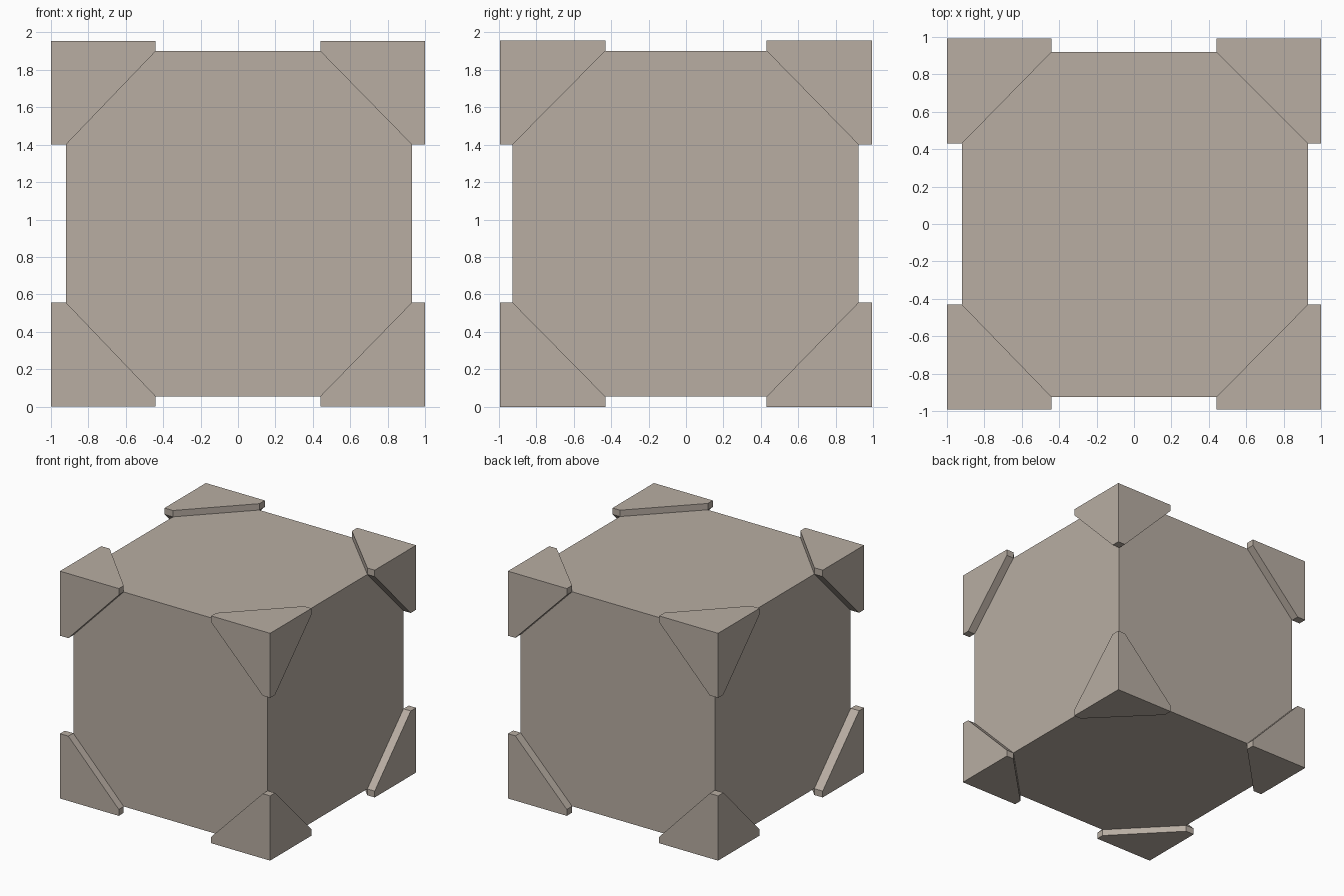
import bpy, bmesh
from itertools import product

if "Cube" in bpy.data.objects:
    bpy.data.objects.remove(bpy.data.objects["Cube"])

mat = bpy.data.materials.new("warm_grey")
mat.diffuse_color = (0.48, 0.42, 0.365, 1)
mat.use_nodes = True
mat.node_tree.nodes["Principled BSDF"].inputs["Base Color"].default_value = mat.diffuse_color

# Limits per axis as (low, high): block faces, guard outer faces, guard ends
BLOCK = ((-0.92, 0.93), (-0.925, 0.92), (0.055, 1.90))
OUTER = ((-1.0, 1.0), (-0.992, 0.992), (0.0, 1.955))
END = ((-0.44, 0.44), (-0.43, 0.43), (0.557, 1.40))


def finish(bm, name):
    bmesh.ops.recalc_face_normals(bm, faces=bm.faces)
    me = bpy.data.meshes.new(name)
    bm.to_mesh(me)
    bm.free()
    me.materials.append(mat)
    ob = bpy.data.objects.new(name, me)
    bpy.context.collection.objects.link(ob)


# Main block
bm = bmesh.new()
bmesh.ops.create_cube(bm, size=1)
for v in bm.verts:
    v.co = [BLOCK[k][v.co[k] > 0] for k in range(3)]
finish(bm, "block")


# Corner guard: three mitred triangular plates wrapped round one corner
def corner_guard(side, name):
    bm = bmesh.new()
    cache = {}

    def face(n, keys):
        # each key gives the levels (a=block, o=outer, e=end) on axes n, n+1, n+2
        verts = []
        for key in keys.split():
            lv = [None] * 3
            for d in range(3):
                lv[(n + d) % 3] = key[d]
            lv = tuple(lv)
            if lv not in cache:
                table = {"a": BLOCK, "o": OUTER, "e": END}
                cache[lv] = bm.verts.new([table[lv[k]][k][side[k]] for k in range(3)])
            verts.append(cache[lv])
        bm.faces.new(verts)

    for n in range(3):
        face(n, "ooo oeo oea oae ooe")   # outer plate face
        face(n, "oea oae aae aea")       # diagonal edge
        face(n, "eoo eoa eaa eao")       # blunt end
        face(n, "aaa aea aae")           # inner face against the block
    finish(bm, name)


for s in product((0, 1), repeat=3):
    label = "_".join((("left", "right")[s[0]], ("front", "back")[s[1]], ("bottom", "top")[s[2]]))
    corner_guard(s, "corner_guard_" + label)
